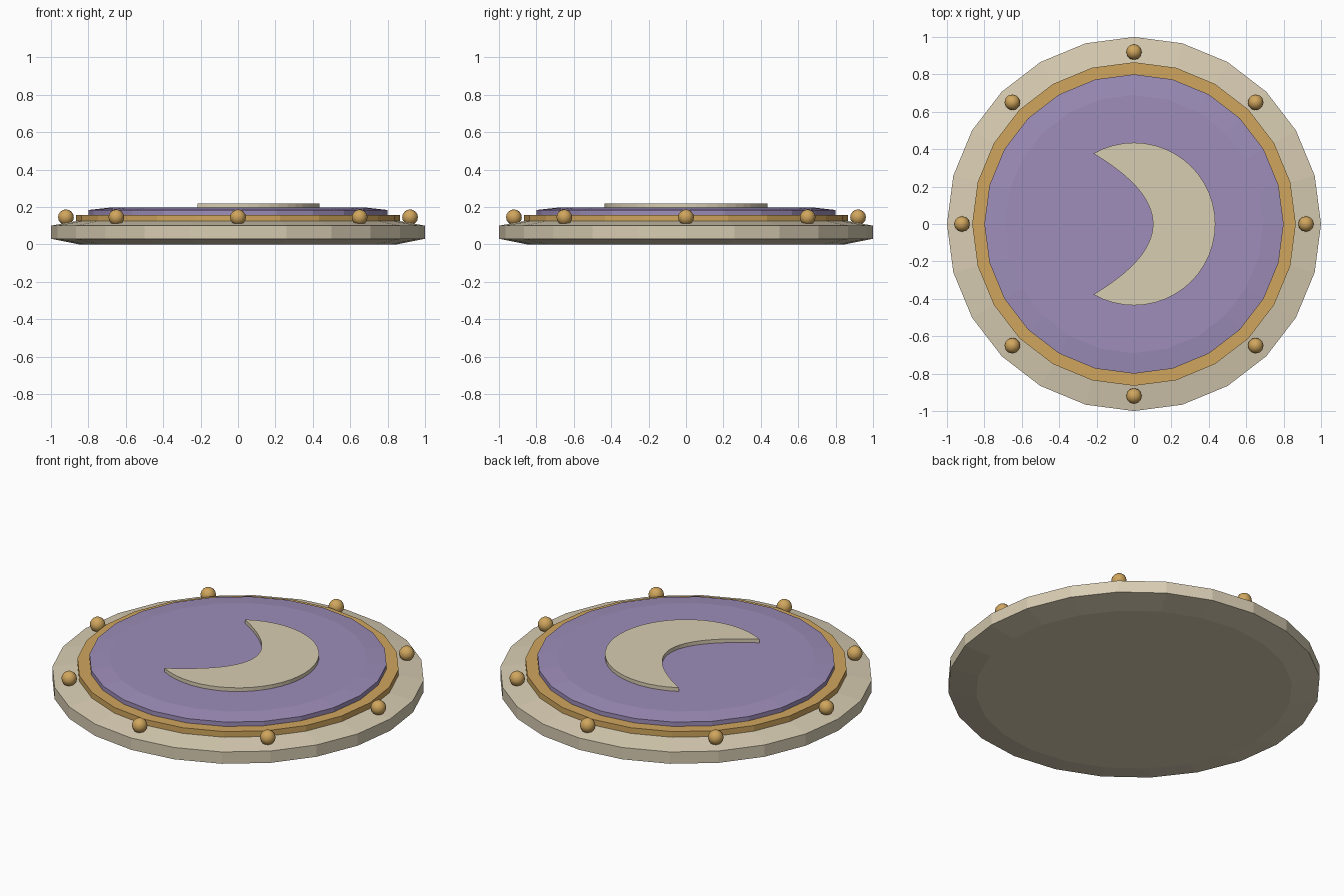
import bpy, bmesh
from math import sin, cos, pi, radians

SIDES = 24

cube = bpy.data.objects.get("Cube")
if cube:
    bpy.data.objects.remove(cube, do_unlink=True)


def material(name, rgb):
    mat = bpy.data.materials.new(name)
    mat.use_nodes = True
    mat.diffuse_color = (*rgb, 1)
    mat.node_tree.nodes["Principled BSDF"].inputs["Base Color"].default_value = (*rgb, 1)
    return mat


def finish(name, bm, mat):
    bmesh.ops.recalc_face_normals(bm, faces=bm.faces)
    mesh = bpy.data.meshes.new(name)
    bm.to_mesh(mesh)
    bm.free()
    mesh.materials.append(mat)
    obj = bpy.data.objects.new(name, mesh)
    bpy.context.collection.objects.link(obj)
    return obj


def turned_disc(name, profile, mat):
    """Closed solid from (radius, height) rings, capped at both ends."""
    bm = bmesh.new()
    rings = [[bm.verts.new((r * cos(2 * pi * i / SIDES), r * sin(2 * pi * i / SIDES), z))
              for i in range(SIDES)] for r, z in profile]
    for low, high in zip(rings, rings[1:]):
        for i in range(SIDES):
            j = (i + 1) % SIDES
            bm.faces.new((low[i], low[j], high[j], high[i]))
    bm.faces.new(rings[0])
    bm.faces.new(rings[-1])
    return finish(name, bm, mat)


stone = material("pale_stone", (0.69, 0.61, 0.45))
gold = material("gold", (0.63, 0.38, 0.11))
purple = material("purple", (0.34, 0.27, 0.49))

# Stacked discs with shallow bevels
turned_disc("base_plate", [(0.85, 0), (1, 0.03), (1, 0.1), (0.85, 0.127)], stone)
turned_disc("gold_band", [(0.865, 0.115), (0.865, 0.158)], gold)
turned_disc("purple_inlay", [(0.8, 0.15), (0.8, 0.184), (0.69, 0.196)], purple)

# Crescent: round outer arc, parabolic inner edge
radius, tip, steps = 0.435, radians(120), 32
outline = [(radius * cos(a), radius * sin(a))
           for a in (tip * (2 * i / steps - 1) for i in range(steps + 1))]
tip_x, tip_y = outline[-1]
control_x = 0.42
for i in range(1, steps):
    t = i / steps
    x = tip_x * ((1 - t) ** 2 + t ** 2) + 2 * t * (1 - t) * control_x
    outline.append((x, tip_y * (1 - 2 * t)))
bm = bmesh.new()
face = bm.faces.new([bm.verts.new((x, y, 0.195)) for x, y in outline])
extruded = bmesh.ops.extrude_face_region(bm, geom=[face], use_keep_orig=True)
top = [v for v in extruded["geom"] if isinstance(v, bmesh.types.BMVert)]
bmesh.ops.translate(bm, verts=top, vec=(0, 0, 0.023))
finish("crescent", bm, stone)

# Ring of eight round studs
for i in range(8):
    angle = i * pi / 4
    bm = bmesh.new()
    bmesh.ops.create_uvsphere(bm, u_segments=12, v_segments=8, radius=0.042)
    stud = finish(f"stud_{i + 1}", bm, gold)
    stud.location = (0.92 * cos(angle), 0.92 * sin(angle), 0.145)
    stud.data.shade_smooth()
